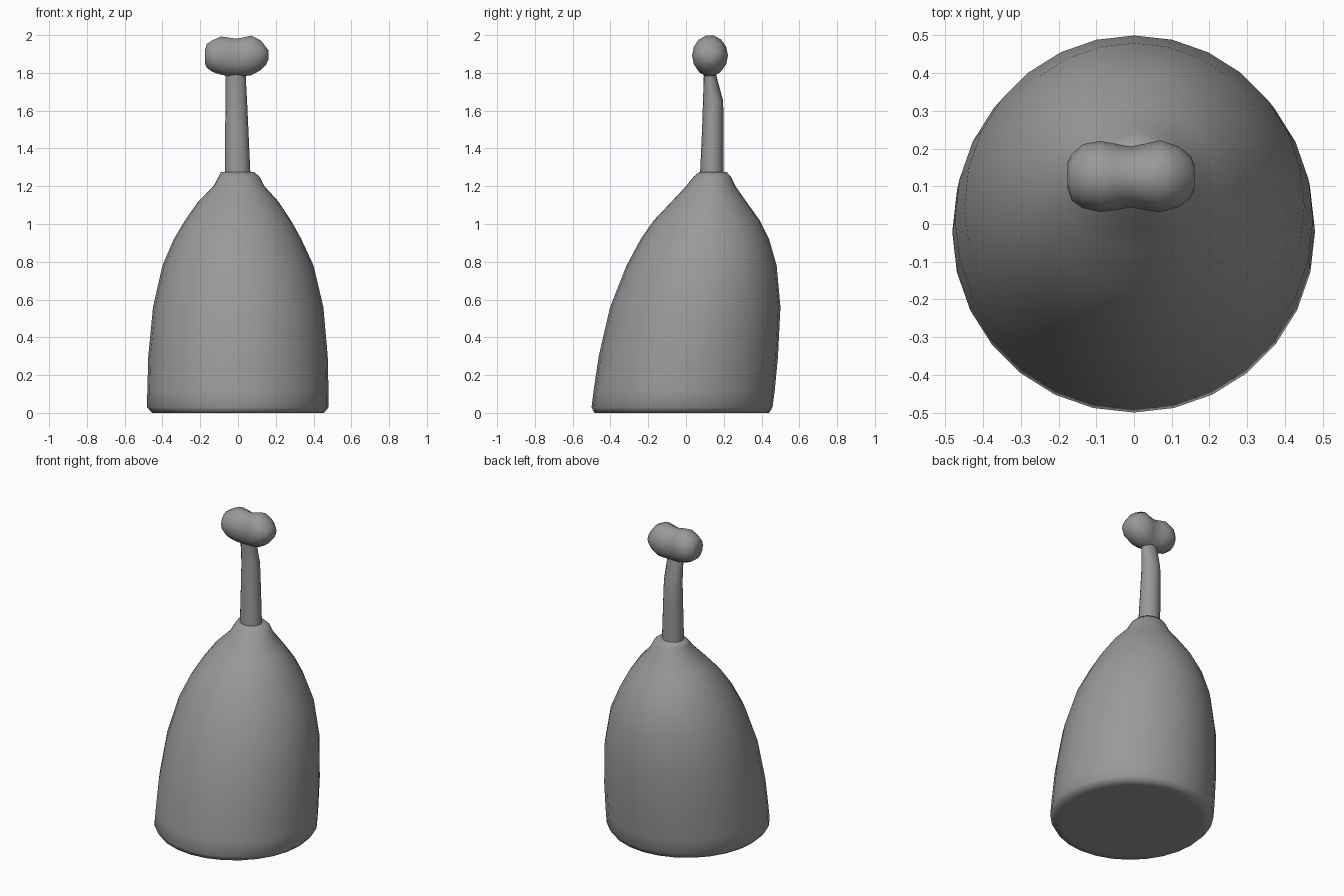
import bpy, bmesh
from math import cos, sin, pi, radians

# Dark grey surface
grey = bpy.data.materials.new("dark_grey")
grey.diffuse_color = (0.32, 0.32, 0.32, 1)


def loft(name, rings, sides, axis="Z", angle=50):
    """Skin elliptical rings (pos, a_min, a_max, b_min, b_max) along an axis."""
    bm = bmesh.new()
    loops = []
    for pos, a0, a1, b0, b1 in rings:
        loop = []
        for i in range(sides):
            t = 2 * pi * i / sides
            a = (a0 + a1) / 2 + (a1 - a0) / 2 * cos(t)
            b = (b0 + b1) / 2 + (b1 - b0) / 2 * sin(t)
            loop.append(bm.verts.new((a, b, pos) if axis == "Z" else (pos, a, b)))
        loops.append(loop)
    for lo, hi in zip(loops, loops[1:]):
        for i in range(sides):
            j = (i + 1) % sides
            bm.faces.new((lo[i], lo[j], hi[j], hi[i]))
    bm.faces.new(loops[0][::-1])
    bm.faces.new(loops[-1])
    bmesh.ops.recalc_face_normals(bm, faces=bm.faces)
    mesh = bpy.data.meshes.new(name)
    bm.to_mesh(mesh)
    bm.free()
    mesh.materials.append(grey)
    obj = bpy.data.objects.new(name, mesh)
    bpy.context.collection.objects.link(obj)
    bpy.ops.object.select_all(action="DESELECT")
    obj.select_set(True)
    bpy.context.view_layer.objects.active = obj
    bpy.ops.object.shade_smooth_by_angle(angle=radians(angle))
    return obj


# Leaning bell-shaped body with a soft base edge: z, x range, y range
loft("body", [
    (0.00, -0.41, 0.41, -0.44, 0.395),
    (0.00, -0.455, 0.455, -0.485, 0.44),
    (0.03, -0.482, 0.48, -0.50, 0.458),
    (0.12, -0.48, 0.479, -0.489, 0.47),
    (0.30, -0.475, 0.475, -0.462, 0.487),
    (0.56, -0.45, 0.452, -0.402, 0.50),
    (0.78, -0.40, 0.40, -0.315, 0.48),
    (0.92, -0.34, 0.335, -0.24, 0.44),
    (1.02, -0.28, 0.28, -0.17, 0.39),
    (1.12, -0.21, 0.213, -0.075, 0.318),
    (1.20, -0.13, 0.14, 0.00, 0.262),
    (1.25, -0.103, 0.115, 0.04, 0.238),
    (1.275, -0.09, 0.085, 0.07, 0.215),
], 28, angle=100)

# Slender neck
loft("neck", [
    (1.20, -0.07, 0.065, 0.072, 0.198),
    (1.28, -0.07, 0.065, 0.075, 0.198),
    (1.50, -0.068, 0.055, 0.085, 0.198),
    (1.65, -0.066, 0.048, 0.09, 0.197),
    (1.78, -0.066, 0.041, 0.094, 0.162),
    (1.84, -0.07, 0.05, 0.09, 0.16),
], 16)

# Peanut-shaped knob: x, y range, z range
loft("knob", [
    (-0.176, 0.095, 0.165, 1.85, 1.92),
    (-0.165, 0.062, 0.185, 1.825, 1.955),
    (-0.135, 0.042, 0.212, 1.803, 1.975),
    (-0.09, 0.032, 0.220, 1.788, 1.995),
    (-0.05, 0.037, 0.213, 1.78, 1.99),
    (-0.01, 0.044, 0.205, 1.78, 1.983),
    (0.03, 0.037, 0.213, 1.78, 1.99),
    (0.07, 0.032, 0.222, 1.785, 2.0),
    (0.12, 0.045, 0.205, 1.812, 1.975),
    (0.15, 0.07, 0.18, 1.845, 1.935),
    (0.161, 0.095, 0.155, 1.87, 1.92),
], 14, axis="X", angle=100)
